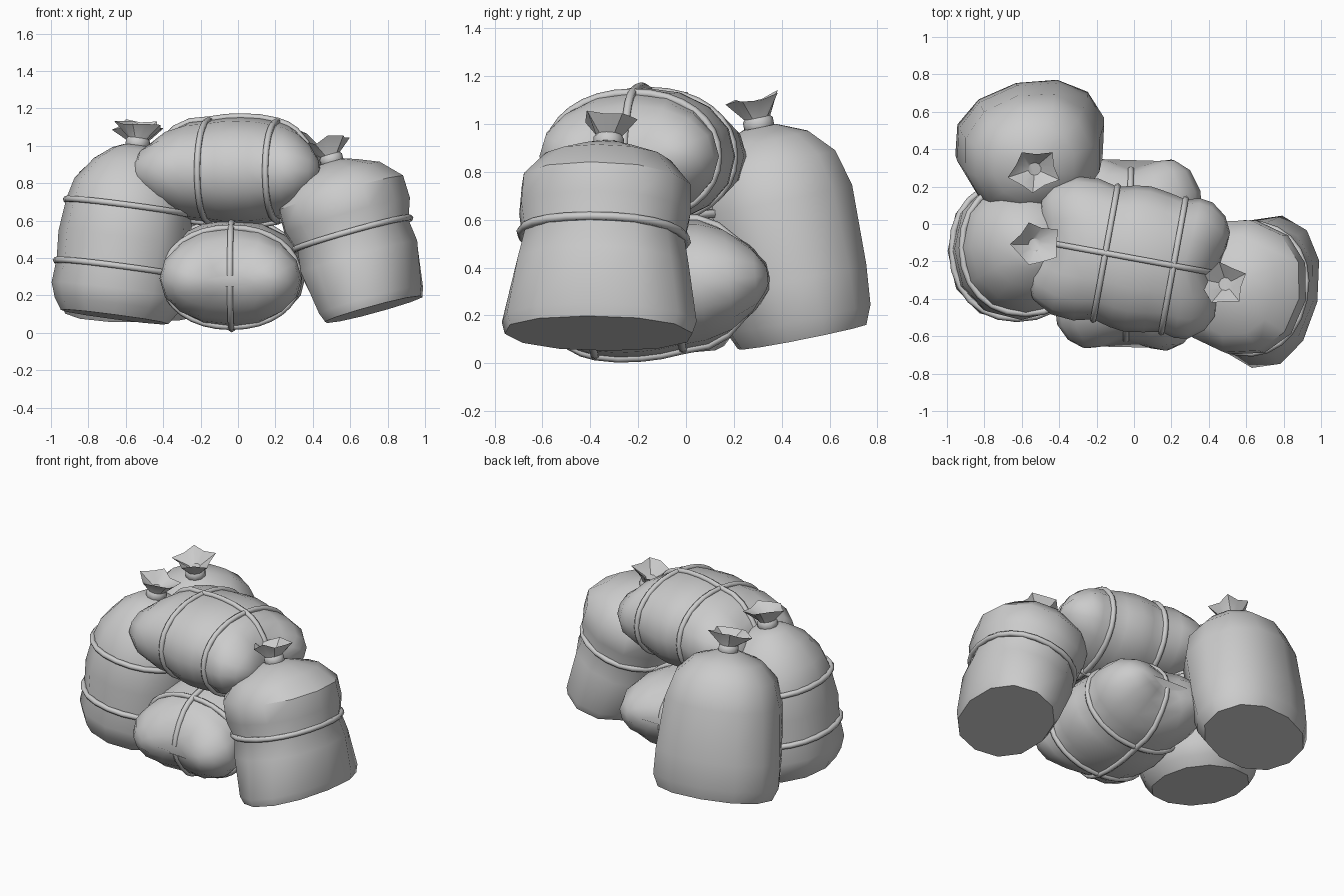
import bpy, bmesh, math, random
from mathutils import Vector, Matrix

random.seed(7)
if "Cube" in bpy.data.objects:
    bpy.data.objects.remove(bpy.data.objects["Cube"])

grey = bpy.data.materials.new("cloth_grey")
grey.use_nodes = True
grey.diffuse_color = (0.6, 0.6, 0.6, 1)
grey.node_tree.nodes["Principled BSDF"].inputs["Base Color"].default_value = (0.6, 0.6, 0.6, 1)


def frame(origin, axis, ref):
    """Matrix whose z follows axis and whose y leans towards ref."""
    z = Vector(axis).normalized()
    y = (Vector(ref) - z * z.dot(Vector(ref))).normalized()
    x = y.cross(z)
    m = Matrix((x, y, z)).transposed().to_4x4()
    m.translation = origin
    return m


def finish(name, bm, matrix, angle=40):
    bmesh.ops.recalc_face_normals(bm, faces=bm.faces)
    mesh = bpy.data.meshes.new(name)
    bm.to_mesh(mesh)
    bm.free()
    mesh.materials.append(grey)
    ob = bpy.data.objects.new(name, mesh)
    ob.matrix_world = matrix
    bpy.context.collection.objects.link(ob)
    bpy.ops.object.select_all(action='DESELECT')
    ob.select_set(True)
    bpy.context.view_layer.objects.active = ob
    bpy.ops.object.shade_smooth_by_angle(angle=math.radians(angle))


def oval(rx, ry, z, sides, power=0.92):
    pts = []
    for i in range(sides):
        a = math.tau * i / sides
        c, s = math.cos(a), math.sin(a)
        pts.append(Vector((rx * math.copysign(abs(c) ** power, c),
                           ry * math.copysign(abs(s) ** power, s), z)))
    return pts


def skin(bm, rings, closed=False):
    """Bridge rings of points with quads, capping both ends unless closed."""
    loops = [[bm.verts.new(p) for p in ring] for ring in rings]
    pairs = list(zip(loops, loops[1:]))
    if closed:
        pairs.append((loops[-1], loops[0]))
    for a, b in pairs:
        for i in range(len(a)):
            j = (i + 1) % len(a)
            bm.faces.new((a[i], a[j], b[j], b[i]))
    if not closed:
        bm.faces.new(loops[0][::-1])
        bm.faces.new(loops[-1])


def rope(name, path, normal, matrix, radius=0.018):
    """Round cord along a closed flat loop."""
    normal = Vector(normal)
    rings = []
    for i, p in enumerate(path):
        tangent = (path[(i + 1) % len(path)] - path[i - 1]).normalized()
        out = tangent.cross(normal)
        rings.append([p + radius * (out * math.cos(math.tau * k / 6) + normal * math.sin(math.tau * k / 6))
                      for k in range(6)])
    bm = bmesh.new()
    skin(bm, rings, closed=True)
    finish(name, bm, matrix, 70)


def sack(name, base, axis, facing, profile, ropes=()):
    """Upright sack: profile rows are height, half width, half depth."""
    m = frame(base, axis, facing)
    bm = bmesh.new()
    skin(bm, [oval(rx, ry, h, 12) for h, rx, ry in profile])
    finish(name, bm, m)
    for n, (h, rx, ry) in enumerate(ropes):
        rope(f"{name}_rope_{n + 1}", oval(rx, ry, h, 24), (0, 0, 1), m)

    # gathered neck, band and open ruffle
    top = profile[-1][0]
    neck = [oval(r, r, top + h, 10, 1) for h, r in ((-0.04, 0.08), (0.0, 0.05), (0.04, 0.055))]
    rim = oval(0.125, 0.115, top + 0.115, 10, 1)
    for i, p in enumerate(rim):
        f = random.uniform(1.0, 1.2) if i % 2 else random.uniform(0.78, 0.9)
        rim[i] = Vector((p.x * f, p.y * f, p.z + random.uniform(-0.015, 0.025)))
    bm = bmesh.new()
    skin(bm, neck + [rim, oval(0.035, 0.035, top + 0.06, 10, 1)])
    finish(f"{name}_ruffle", bm, m, 35)
    bm = bmesh.new()
    skin(bm, [oval(r, r, top + h, 10, 1) for h, r in
              ((-0.02, 0.052), (-0.005, 0.064), (0.03, 0.064), (0.045, 0.052))])
    finish(f"{name}_neck_band", bm, m)


def dent(p):
    """Pinch the ends of a bundle where the long rope pulls in."""
    pull = 0.07 * max(0, 1 - abs(p.x) / 0.2) * min(1, max(0, abs(p.z) - 0.25) / 0.2)
    return Vector((p.x, p.y, p.z - math.copysign(pull, p.z)))


def bundle(name, centre, axis):
    """Lying bale: rows are position along it, half width, half height."""
    m = frame(centre, axis, (0, 0, 1))
    rows = [(-0.535, 0.14, 0.03), (-0.52, 0.23, 0.08), (-0.47, 0.315, 0.15), (-0.36, 0.375, 0.225),
            (-0.24, 0.385, 0.262), (-0.135, 0.36, 0.272), (-0.04, 0.385, 0.285), (0.04, 0.395, 0.288),
            (0.14, 0.38, 0.283), (0.235, 0.36, 0.265), (0.31, 0.38, 0.245), (0.38, 0.37, 0.215),
            (0.46, 0.31, 0.15), (0.5, 0.23, 0.08), (0.515, 0.14, 0.03)]
    bm = bmesh.new()
    skin(bm, [[dent(p) for p in oval(w, h, z, 16, 0.95)] for z, w, h in rows])
    finish(name, bm, m, 75)
    for n, (z, w, h) in enumerate((rows[5], rows[9])):
        rope(f"{name}_cross_rope_{n + 1}", oval(w + 0.002, h, z, 32, 0.95), (0, 0, 1), m)
    upper = [dent(Vector((0, h + 0.003, z))) for z, w, h in rows]
    lower = [Vector((0, -p.y, p.z)) for p in reversed(upper)]
    rope(f"{name}_long_rope", upper + lower, (1, 0, 0), m)


# three standing sacks
sack("right_front_sack", (0.725, -0.365, 0.125), (-0.27, 0.05, 0.96), (0.2, 1, 0),
     ((0, 0.265, 0.4), (0.05, 0.285, 0.415), (0.29, 0.33, 0.37), (0.41, 0.315, 0.345), (0.52, 0.355, 0.365),
      (0.645, 0.352, 0.36), (0.75, 0.25, 0.27), (0.8, 0.13, 0.13), (0.82, 0.07, 0.07)),
     [(0.42, 0.317, 0.347)])
sack("left_front_sack", (-0.66, -0.15, 0.085), (0.13, 0.04, 0.98), (0, 1, 0),
     ((0, 0.29, 0.31), (0.06, 0.33, 0.35), (0.14, 0.358, 0.38), (0.27, 0.348, 0.365), (0.42, 0.358, 0.38),
      (0.6, 0.338, 0.35), (0.71, 0.31, 0.31), (0.83, 0.22, 0.225), (0.9, 0.13, 0.13), (0.925, 0.07, 0.07)),
     [(0.26, 0.35, 0.367), (0.59, 0.34, 0.353)])
sack("back_sack", (-0.56, 0.485, 0.11), (0.03, -0.2, 0.98), (-0.25, 1, 0),
     ((0, 0.375, 0.265), (0.08, 0.41, 0.3), (0.25, 0.405, 0.32), (0.585, 0.37, 0.335), (0.74, 0.32, 0.295),
      (0.84, 0.22, 0.2), (0.87, 0.13, 0.13), (0.895, 0.07, 0.07)))

# two roped bundles stacked crosswise
bundle("upper_bundle", (-0.02, -0.18, 0.865), (0.98, -0.18, 0))
bundle("lower_bundle", (-0.03, -0.17, 0.318), (-0.03, -1, -0.09))
